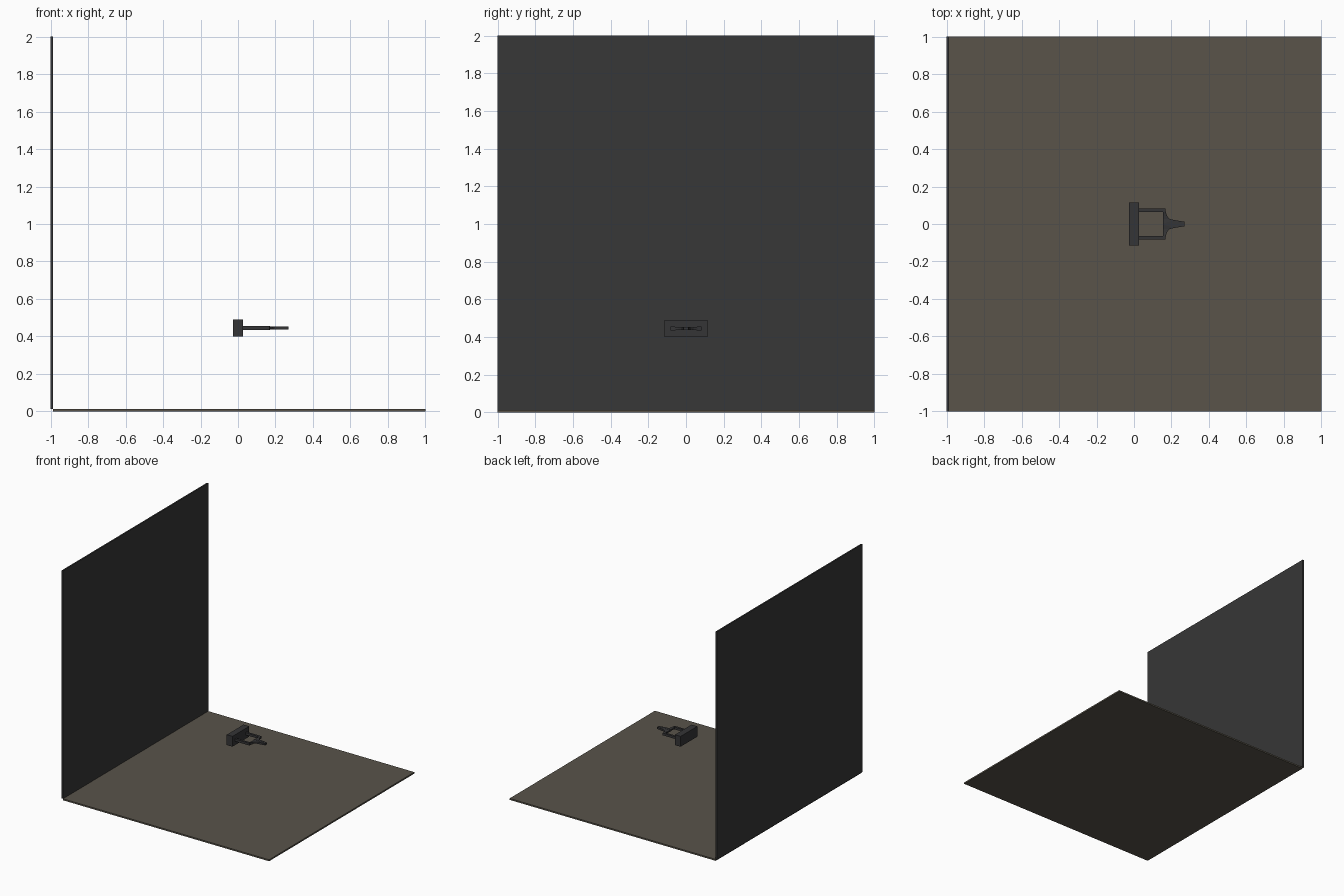
import bpy, bmesh

if "Cube" in bpy.data.objects:
    bpy.data.objects.remove(bpy.data.objects["Cube"])

def material(name, rgb):
    m = bpy.data.materials.new(name)
    m.diffuse_color = (*rgb, 1)
    m.use_nodes = True
    m.node_tree.nodes["Principled BSDF"].inputs["Base Color"].default_value = m.diffuse_color
    return m

olive = material("olive grey", (0.10, 0.088, 0.068))
charcoal = material("charcoal", (0.038, 0.038, 0.038))
dark = material("dark grey", (0.035, 0.035, 0.037))

def finish(bm, name, mat):
    bmesh.ops.recalc_face_normals(bm, faces=bm.faces)
    me = bpy.data.meshes.new(name)
    bm.to_mesh(me)
    bm.free()
    me.materials.append(mat)
    bpy.context.collection.objects.link(bpy.data.objects.new(name, me))

def box(name, lo, hi, mat):
    bm = bmesh.new()
    bmesh.ops.create_cube(bm, size=1)
    for v in bm.verts:
        v.co = [(a + b) / 2 + c * (b - a) for a, b, c in zip(lo, hi, v.co)]
    finish(bm, name, mat)

ZC = 0.445

# Finger: stations of (inner x,y), (outer x,y), half height
STATIONS = [
    ((0.155, 0.082), (0.167, 0.082), 0.010),
    ((0.155, 0.063), (0.170, 0.063), 0.010),
    ((0.155, 0.045), (0.178, 0.040), 0.007),
    ((0.155, 0.027), (0.190, 0.027), 0.006),
    ((0.155, 0.001), (0.210, 0.022), 0.008),
    ((0.270, 0.001), (0.270, 0.012), 0.008),
]

def finger(name, side):
    bm = bmesh.new()
    rings = []
    for a, b, h in STATIONS:
        pts = [(*a, -h), (*b, -h), (*b, h), (*a, h)]
        rings.append([bm.verts.new((x, side * y, ZC + z)) for x, y, z in pts])
    for r, s in zip(rings, rings[1:]):
        for i in range(4):
            j = (i + 1) % 4
            bm.faces.new((r[i], r[j], s[j], s[i]))
    bm.faces.new(rings[0])
    bm.faces.new(rings[-1])
    finish(bm, name, dark)

# Corner made of a floor and one wall
box("floor", (-0.987, -1, 0), (1, 1, 0.013), olive)
box("wall", (-1, -1, 0.013), (-0.987, 1, 2), charcoal)

# Gripper body with two arms and two fingertips
box("gripper_body", (-0.028, -0.115, 0.40), (0.027, 0.115, 0.49), dark)
for label, s in (("left", 1), ("right", -1)):
    y0, y1 = sorted((s * 0.063, s * 0.082))
    box(label + "_arm", (0.027, y0, ZC - 0.01), (0.155, y1, ZC + 0.01), dark)
    finger(label + "_finger", s)
